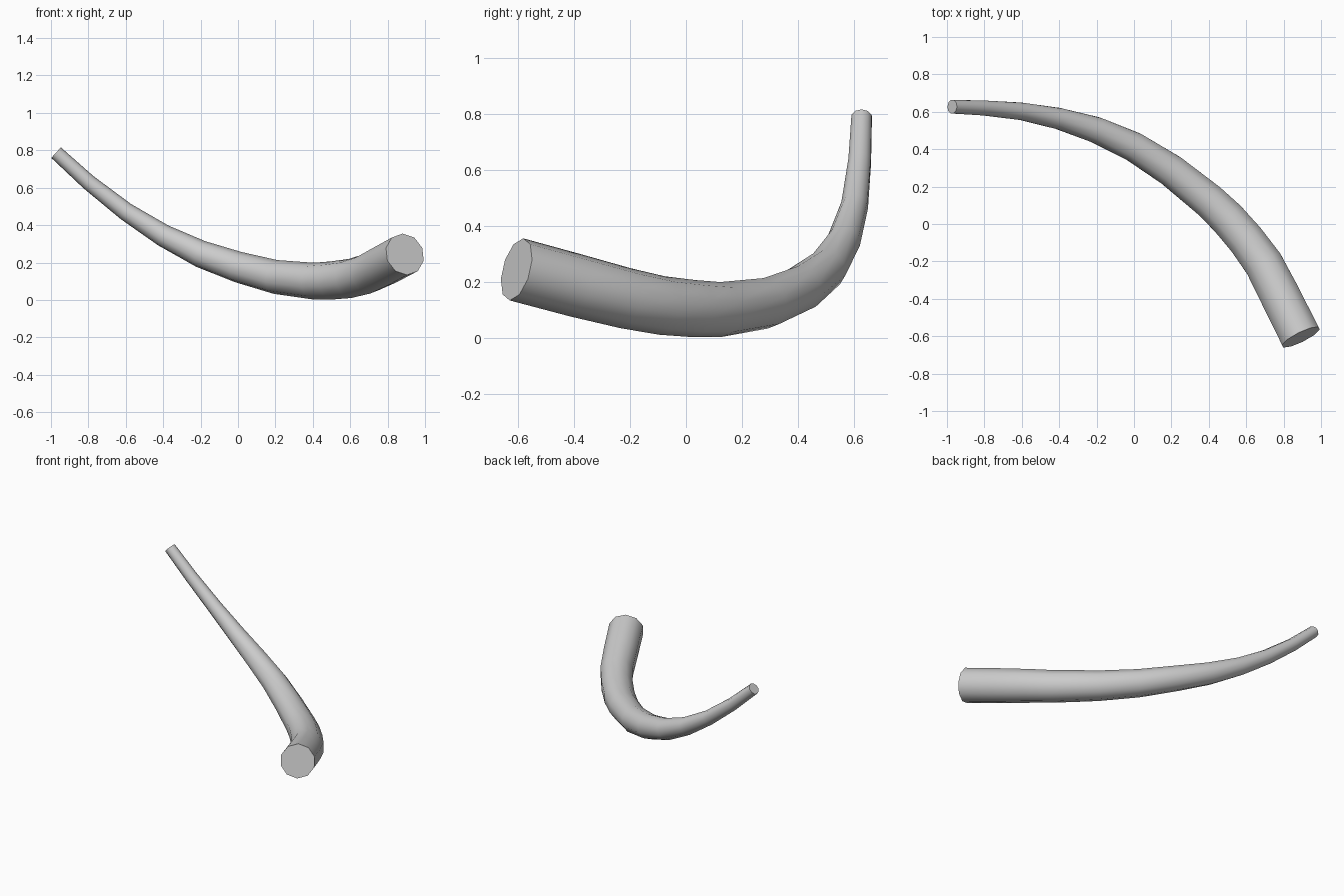
import bpy, bmesh, math
from mathutils import Vector

if "Cube" in bpy.data.objects:
    bpy.data.objects.remove(bpy.data.objects["Cube"])

SIDES = 10
# centre line of the tusk with radius: x, y, z, r
PATH = [
    (.892, -.605, .244, .114), (.785, -.39, .186, .113), (.695, -.215, .141, .109),
    (.60, -.085, .115, .105), (.50, .03, .104, .102), (.40, .125, .101, .098),
    (.20, .285, .123, .091), (0, .412, .176, .083), (-.20, .502, .246, .073),
    (-.40, .563, .345, .060), (-.60, .602, .473, .049), (-.80, .620, .630, .042),
    (-.972, .627, .787, .038),
]

pts = [Vector(p[:3]) for p in PATH]
bm = bmesh.new()
rings = []

# one ring of vertices square to the path at each station
for i, p in enumerate(pts):
    t = (pts[min(i + 1, len(pts) - 1)] - pts[max(i - 1, 0)]).normalized()
    side = t.cross(Vector((0, 0, 1))).normalized()
    up = side.cross(t)
    ring = []
    for k in range(SIDES):
        a = math.tau * (k + .5) / SIDES
        ring.append(bm.verts.new(p + (side * math.cos(a) + up * math.sin(a)) * PATH[i][3]))
    rings.append(ring)

# skin between rings, flat caps on both ends
for a, b in zip(rings, rings[1:]):
    for k in range(SIDES):
        n = (k + 1) % SIDES
        bm.faces.new((a[k], a[n], b[n], b[k]))
bm.faces.new(rings[0])
bm.faces.new(rings[-1])
bmesh.ops.recalc_face_normals(bm, faces=bm.faces)

mesh = bpy.data.meshes.new("tusk")
bm.to_mesh(mesh)
bm.free()
tusk = bpy.data.objects.new("tusk", mesh)
bpy.context.collection.objects.link(tusk)

# smooth sides, crisp end caps
bpy.context.view_layer.objects.active = tusk
tusk.select_set(True)
bpy.ops.object.shade_smooth_by_angle(angle=math.radians(50))
